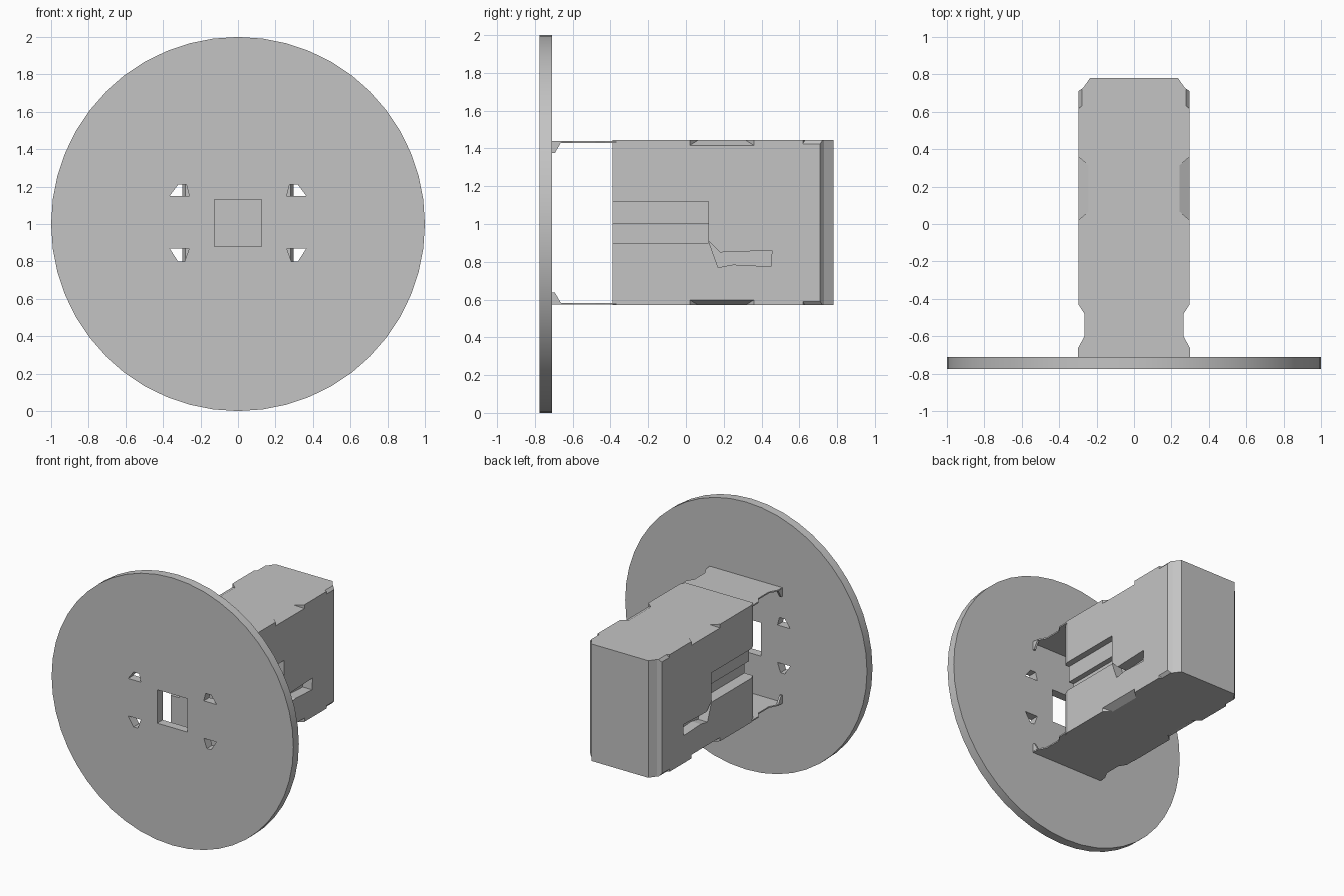
import bpy, bmesh, math

cube = bpy.data.objects.get("Cube")
if cube:
    bpy.data.objects.remove(cube, do_unlink=True)

grey = bpy.data.materials.new("plain grey")
grey.use_nodes = True
COLOUR = (0.55, 0.55, 0.55, 1)
grey.diffuse_color = COLOUR
grey.node_tree.nodes["Principled BSDF"].inputs["Base Color"].default_value = COLOUR


def add_object(name, bm):
    bmesh.ops.recalc_face_normals(bm, faces=bm.faces)
    mesh = bpy.data.meshes.new(name)
    bm.to_mesh(mesh)
    bm.free()
    mesh.materials.append(grey)
    obj = bpy.data.objects.new(name, mesh)
    bpy.context.scene.collection.objects.link(obj)
    return obj


def prism(name, outline, axis, low, high):
    """Extrude a 2D outline along x, y or z."""
    place = {"x": lambda a, b, t: (t, a, b),
             "y": lambda a, b, t: (a, t, b),
             "z": lambda a, b, t: (a, b, t)}[axis]
    bm = bmesh.new()
    rings = [[bm.verts.new(place(a, b, t)) for a, b in outline] for t in (low, high)]
    for ring in rings:
        bm.faces.new(ring)
    for i in range(len(outline)):
        j = (i + 1) % len(outline)
        bm.faces.new((rings[0][i], rings[0][j], rings[1][j], rings[1][i]))
    return add_object(name, bm)


def hull(name, points):
    bm = bmesh.new()
    for p in points:
        bm.verts.new(p)
    bmesh.ops.convex_hull(bm, input=bm.verts)
    return add_object(name, bm)


def rect(a0, a1, b0, b1):
    return [(a0, b0), (a1, b0), (a1, b1), (a0, b1)]


def mirrored(half):
    """Complete a right-hand outline with its mirror image."""
    return half + [(-x, y) for x, y in reversed(half)]


def carve(obj, cutters):
    for cutter in cutters:
        mod = obj.modifiers.new("cut", "BOOLEAN")
        mod.operation, mod.solver, mod.object = "DIFFERENCE", "EXACT", cutter
    graph = bpy.context.evaluated_depsgraph_get()
    mesh = bpy.data.meshes.new_from_object(obj.evaluated_get(graph))
    obj.modifiers.clear()
    obj.data = mesh
    mesh.materials.clear()
    mesh.materials.append(grey)
    for cutter in cutters:
        bpy.data.objects.remove(cutter, do_unlink=True)


# Round front plate with a square window and four small slots
SIDES = 48
circle = [(math.cos(i * math.tau / SIDES), 1 + math.sin(i * math.tau / SIDES))
          for i in range(SIDES)]
disc = prism("front_disc", circle, "y", -0.775, -0.71)
holes = [prism("window_cutter", rect(-0.125, 0.125, 0.88, 1.13), "y", -1, -0.6)]
upper = [(0.26, 1.15), (0.365, 1.15), (0.32, 1.21), (0.275, 1.21)]
lower = [(0.26, 0.87), (0.365, 0.87), (0.32, 0.80), (0.285, 0.80)]
for s in (1, -1):
    for slot in (upper, lower):
        holes.append(prism("slot_cutter", [(s * x, z) for x, z in slot], "y", -1, -0.6))
carve(disc, holes)

# Main body with chamfered upright corners
BOTTOM, TOP = 0.57, 1.445
body = prism("body", mirrored([(0.28, -0.39), (0.297, -0.35), (0.297, 0.71),
                               (0.27, 0.73), (0.235, 0.78)]), "z", BOTTOM, TOP)
cuts = []
pocket = [(0.12, 0.91), (0.17, 0.77), (0.25, 0.785), (0.45, 0.775), (0.455, 0.86), (0.18, 0.85)]
for s in (1, -1):
    # Stepped side channel and the pocket below its end
    for z0, z1, depth in ((1.0, 1.12, 0.25), (0.9, 1.0, 0.21)):
        cuts.append(prism("channel_cutter", rect(-0.5, 0.12, z0, z1), "x", s * depth, s * 0.4))
    cuts.append(prism("pocket_cutter", pocket, "x", s * 0.22, s * 0.4))
    # Sloped notches along the top and bottom edges
    for edge, inward in ((TOP, -1), (BOTTOM, 1)):
        for y0, y1, inset in ((0.01, 0.37, 0.075), (0.61, 0.74, 0.03)):
            out, deep = edge - inward * 0.01, edge + inward * 0.035
            taper = (y1 - y0) * 0.2
            cuts.append(hull("notch_cutter",
                             [(s * (0.3 - inset), y, out) for y in (y0 + taper, y1 - taper)]
                             + [(s * 0.31, y, z) for y in (y0, y1) for z in (out, deep)]))
carve(body, cuts)

# Thin top and bottom sheets reaching forward to the plate
sheet = mirrored([(0.3, -0.712), (0.297, -0.66), (0.265, -0.6), (0.265, -0.48),
                  (0.297, -0.43), (0.297, -0.34)])
prism("top_sheet", sheet, "z", 1.43, 1.44)
prism("bottom_sheet", sheet, "z", 0.573, 0.583)

# Small gussets where the sheets meet the plate
for s in (1, -1):
    for z, d in ((1.435, -1), (0.578, 1)):
        prism("corner_gusset", [(-0.712, z), (-0.66, z), (-0.695, z + d * 0.06),
                                (-0.712, z + d * 0.06)], "x", s * 0.285, s * 0.3)

# Smooth the plate's rim, keeping its edges sharp
bpy.ops.object.select_all(action="DESELECT")
disc.select_set(True)
bpy.context.view_layer.objects.active = disc
bpy.ops.object.shade_smooth_by_angle(angle=math.radians(30))
